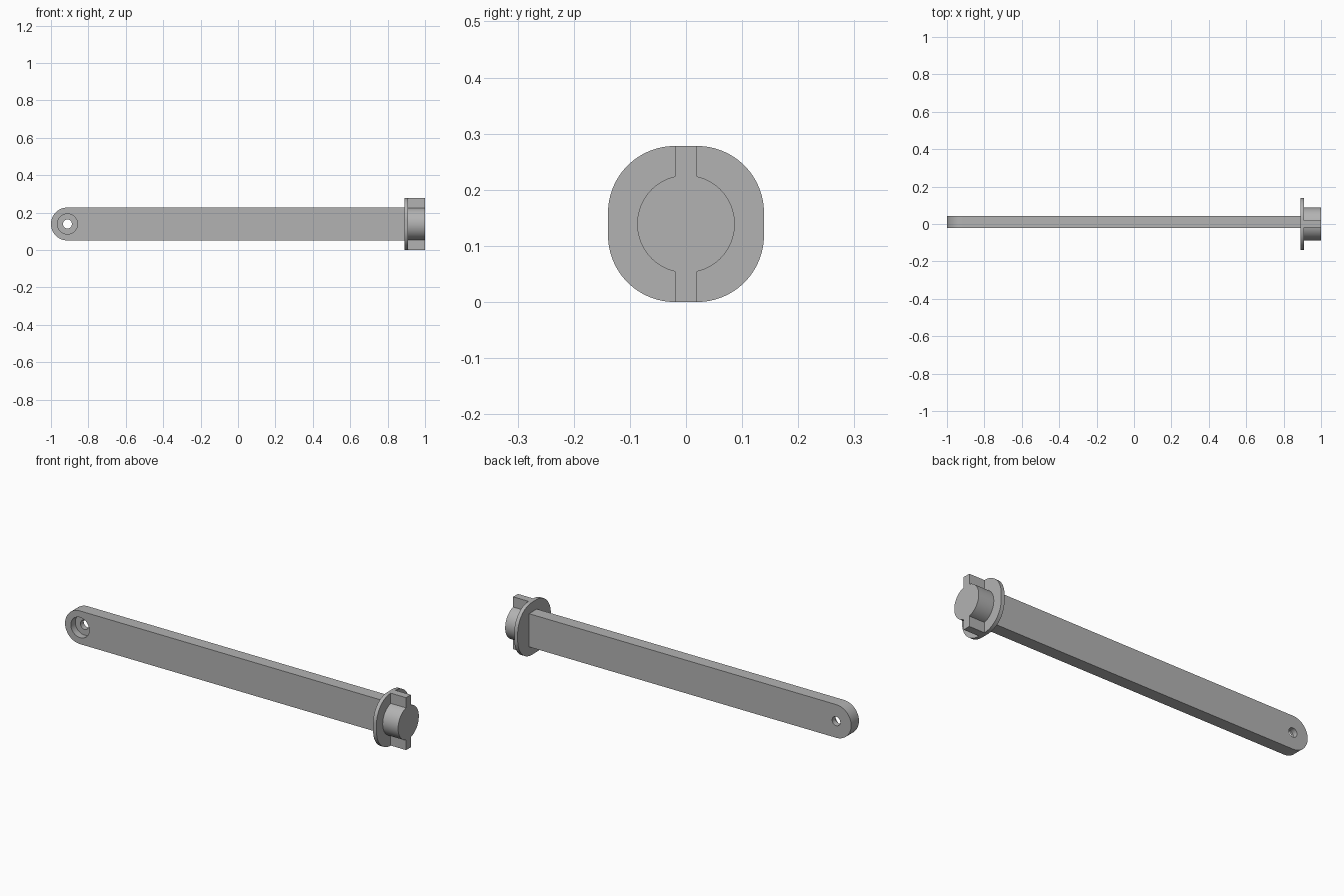
import bpy, bmesh
from math import sin, cos, pi, radians, asin
from mathutils import Vector

cube = bpy.data.objects.get("Cube")
if cube:
    bpy.data.objects.remove(cube, do_unlink=True)

grey = bpy.data.materials.new("plain grey")
grey.use_nodes = True
colour = (0.45, 0.45, 0.45, 1)
grey.diffuse_color = colour
grey.node_tree.nodes["Principled BSDF"].inputs["Base Color"].default_value = colour

MID = 0.139              # height of the long axis
BAR_R = 0.088            # half height of the bar
PIVOT = -1 + BAR_R       # x of the eyelet
FRONT, BACK = -0.021, 0.044
FLANGE, COLLAR, TIP = 0.89, 0.91, 1.0


def arc(cu, cv, r, start, end, steps=24):
    return [(cu + r * cos(start + (end - start) * i / steps),
             cv + r * sin(start + (end - start) * i / steps)) for i in range(steps + 1)]


def extrude(name, outline, axis, near, far):
    """Solid from an outline, in (x, z) when axis is y and in (y, z) when it is x."""
    bm = bmesh.new()
    place = (lambda u, v: (u, near, v)) if axis == "y" else (lambda u, v: (near, u, v))
    face = bm.faces.new([bm.verts.new(place(u, v)) for u, v in outline])
    grown = bmesh.ops.extrude_face_region(bm, geom=[face])["geom"]
    step = Vector((0, far - near, 0)) if axis == "y" else Vector((far - near, 0, 0))
    bmesh.ops.translate(bm, vec=step,
                        verts=[g for g in grown if isinstance(g, bmesh.types.BMVert)])
    bmesh.ops.recalc_face_normals(bm, faces=bm.faces)
    mesh = bpy.data.meshes.new(name)
    bm.to_mesh(mesh)
    bm.free()
    mesh.materials.append(grey)
    obj = bpy.data.objects.new(name, mesh)
    bpy.context.collection.objects.link(obj)
    return obj


def activate(obj):
    bpy.ops.object.select_all(action="DESELECT")
    obj.select_set(True)
    bpy.context.view_layer.objects.active = obj


def drill(obj, radius, near, far):
    cutter = extrude("drill_cutter", arc(PIVOT, MID, radius, 0, 2 * pi, 48)[:-1], "y", near, far)
    cutter.hide_render = True
    mod = obj.modifiers.new("drill", "BOOLEAN")
    mod.operation, mod.solver, mod.object = "DIFFERENCE", "EXACT", cutter
    activate(obj)
    bpy.ops.object.modifier_apply(modifier=mod.name)
    bpy.data.objects.remove(cutter, do_unlink=True)


# Flat bar with a rounded end and a counterbored eyelet
bar_outline = arc(PIVOT, MID, BAR_R, pi / 2, 3 * pi / 2, 40)
bar_outline += [(FLANGE, MID - BAR_R), (FLANGE, MID + BAR_R)]
bar = extrude("bar", bar_outline, "y", FRONT, BACK)
drill(bar, 0.054, FRONT - 0.05, FRONT + 0.037)
drill(bar, 0.024, FRONT - 0.05, BACK + 0.05)

# Flange: a disc with four short flats
FLAT, HALF = 0.02, 0.139
flange_outline = []
for i, (sy, sz) in enumerate([(1, 1), (-1, 1), (-1, -1), (1, -1)]):
    flange_outline += arc(sy * FLAT, MID + sz * FLAT, HALF - FLAT, i * pi / 2, (i + 1) * pi / 2)
flange = extrude("flange", flange_outline, "x", FLANGE, COLLAR)

# Round boss with an upper and a lower key
BOSS_R = 0.087
edge = asin(FLAT / BOSS_R)
boss_outline = arc(0, MID, BOSS_R, edge - pi / 2, pi / 2 - edge, 40)
boss_outline += [(FLAT, MID + HALF), (-FLAT, MID + HALF)]
boss_outline += arc(0, MID, BOSS_R, pi / 2 + edge, 3 * pi / 2 - edge, 40)
boss_outline += [(-FLAT, MID - HALF), (FLAT, MID - HALF)]
boss = extrude("keyed_boss", boss_outline, "x", COLLAR, TIP)

for part in (bar, flange, boss):
    activate(part)
    bpy.ops.object.shade_smooth_by_angle(angle=radians(30))
